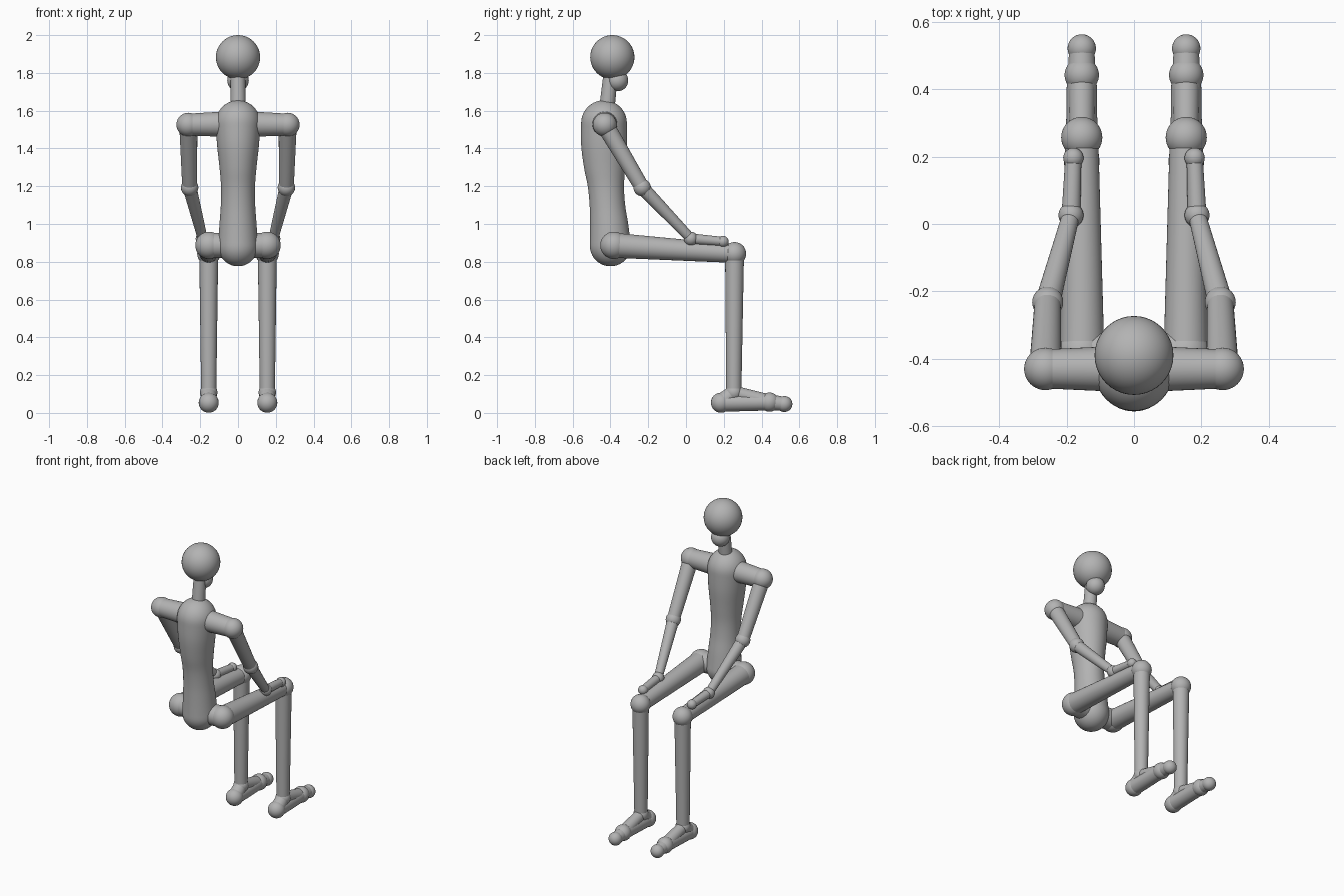
import bpy, bmesh, math
from mathutils import Vector, Matrix

cube = bpy.data.objects.get("Cube")
if cube:
    bpy.data.objects.remove(cube, do_unlink=True)

# One plain grey for the whole mannequin
grey = bpy.data.materials.new("plain grey")
grey.use_nodes = True
colour = (0.45, 0.45, 0.45, 1)
grey.diffuse_color = colour
grey.node_tree.nodes["Principled BSDF"].inputs["Base Color"].default_value = colour


def finish(name, bm):
    bmesh.ops.recalc_face_normals(bm, faces=bm.faces)
    mesh = bpy.data.meshes.new(name)
    bm.to_mesh(mesh)
    bm.free()
    mesh.materials.append(grey)
    obj = bpy.data.objects.new(name, mesh)
    bpy.context.collection.objects.link(obj)
    bpy.ops.object.select_all(action='DESELECT')
    bpy.context.view_layer.objects.active = obj
    obj.select_set(True)
    bpy.ops.object.shade_smooth_by_angle(angle=math.radians(40))
    return obj


def ball(name, centre, radius):
    bm = bmesh.new()
    bmesh.ops.create_uvsphere(bm, u_segments=40, v_segments=24, radius=radius,
                              matrix=Matrix.Translation(centre))
    return finish(name, bm)


def rod(name, start, end, r1, r2):
    a, b = Vector(start), Vector(end)
    turn = (b - a).to_track_quat('Z', 'Y').to_matrix().to_4x4()
    bm = bmesh.new()
    bmesh.ops.create_cone(bm, cap_ends=True, segments=40, radius1=r1, radius2=r2,
                          depth=(b - a).length,
                          matrix=Matrix.Translation((a + b) / 2) @ turn)
    return finish(name, bm)


def catmull(p, q, r, s, t):
    return 0.5 * (2 * q + (r - p) * t + (2 * p - 5 * q + 4 * r - s) * t * t
                  + (3 * q - p - 3 * r + s) * t ** 3)


# Torso: round sections (y, z, half width, half depth) with domed ends
sections = [Vector(v) for v in (
    (-0.400, 0.885, 0.106, 0.109), (-0.407, 1.00, 0.098, 0.101),
    (-0.416, 1.10, 0.091, 0.094), (-0.424, 1.20, 0.090, 0.096),
    (-0.431, 1.30, 0.098, 0.109), (-0.434, 1.42, 0.111, 0.121),
    (-0.434, 1.535, 0.118, 0.121))]
rings = []
first, last = sections[0], sections[-1]
DOME = 10
for i in range(1, DOME):
    a = math.pi / 2 * i / DOME
    rings.append((first[0], first[1] - 0.109 * math.cos(a),
                  first[2] * math.sin(a), first[3] * math.sin(a)))
padded = [first] + sections + [last]
for i in range(len(sections) - 1):
    for k in range(5):
        rings.append(tuple(catmull(*padded[i:i + 4], k / 5)))
for i in range(DOME):
    a = math.pi / 2 * i / DOME
    rings.append((last[0], last[1] + 0.12 * math.sin(a),
                  last[2] * math.cos(a), last[3] * math.cos(a)))
bm = bmesh.new()
SIDES = 48
loops = []
for y, z, w, d in rings:
    loops.append([bm.verts.new((w * math.cos(math.tau * j / SIDES),
                                y + d * math.sin(math.tau * j / SIDES), z))
                  for j in range(SIDES)])
for low, high in zip(loops, loops[1:]):
    for j in range(SIDES):
        n = (j + 1) % SIDES
        bm.faces.new((low[j], low[n], high[n], high[j]))
bm.faces.new(loops[0])
bm.faces.new(loops[-1])
finish("torso", bm)

# Neck and head
rod("neck", (0, -0.42, 1.60), (0, -0.398, 1.80), 0.041, 0.038)
ball("chin", (0, -0.363, 1.760), 0.057)
ball("head", (0, -0.390, 1.883), 0.117)

# Joints of one side: (outward x, y, z), radius
joints = {
    "shoulder": ((0.263, -0.430, 1.526), 0.063),
    "elbow": ((0.256, -0.232, 1.193), 0.046),
    "wrist": ((0.187, 0.026, 0.922), 0.037),
    "fingertips": ((0.180, 0.196, 0.907), 0.030),
    "hip": ((0.154, -0.382, 0.887), 0.072),
    "knee": ((0.155, 0.257, 0.843), 0.061),
    "ankle": ((0.155, 0.253, 0.108), 0.046),
    "heel": ((0.155, 0.185, 0.054), 0.053),
    "foot_ball": ((0.155, 0.442, 0.057), 0.051),
    "toe": ((0.155, 0.521, 0.047), 0.042),
    "chest_centre": ((0, -0.430, 1.530), 0),
    "pelvis_centre": ((0, -0.390, 0.887), 0),
}
# Limbs: name, from joint, to joint, end radii
limbs = [
    ("shoulder_bar", "chest_centre", "shoulder", 0.070, 0.058),
    ("upper_arm", "shoulder", "elbow", 0.048, 0.039),
    ("forearm", "elbow", "wrist", 0.037, 0.026),
    ("hand", "wrist", "fingertips", 0.028, 0.024),
    ("hip_bar", "pelvis_centre", "hip", 0.066, 0.066),
    ("thigh", "hip", "knee", 0.066, 0.049),
    ("shin", "knee", "ankle", 0.050, 0.040),
    ("heel_bar", "ankle", "heel", 0.040, 0.045),
    ("sole", "heel", "foot_ball", 0.048, 0.044),
    ("instep", "ankle", "foot_ball", 0.036, 0.040),
    ("toe_bar", "foot_ball", "toe", 0.042, 0.037),
]
for side, sign in (("left", 1), ("right", -1)):
    place = {k: (sign * p[0], p[1], p[2]) for k, (p, r) in joints.items()}
    for name, (p, r) in joints.items():
        if r:
            ball(f"{side}_{name}", place[name], r)
    for name, a, b, r1, r2 in limbs:
        rod(f"{side}_{name}", place[a], place[b], r1, r2)
